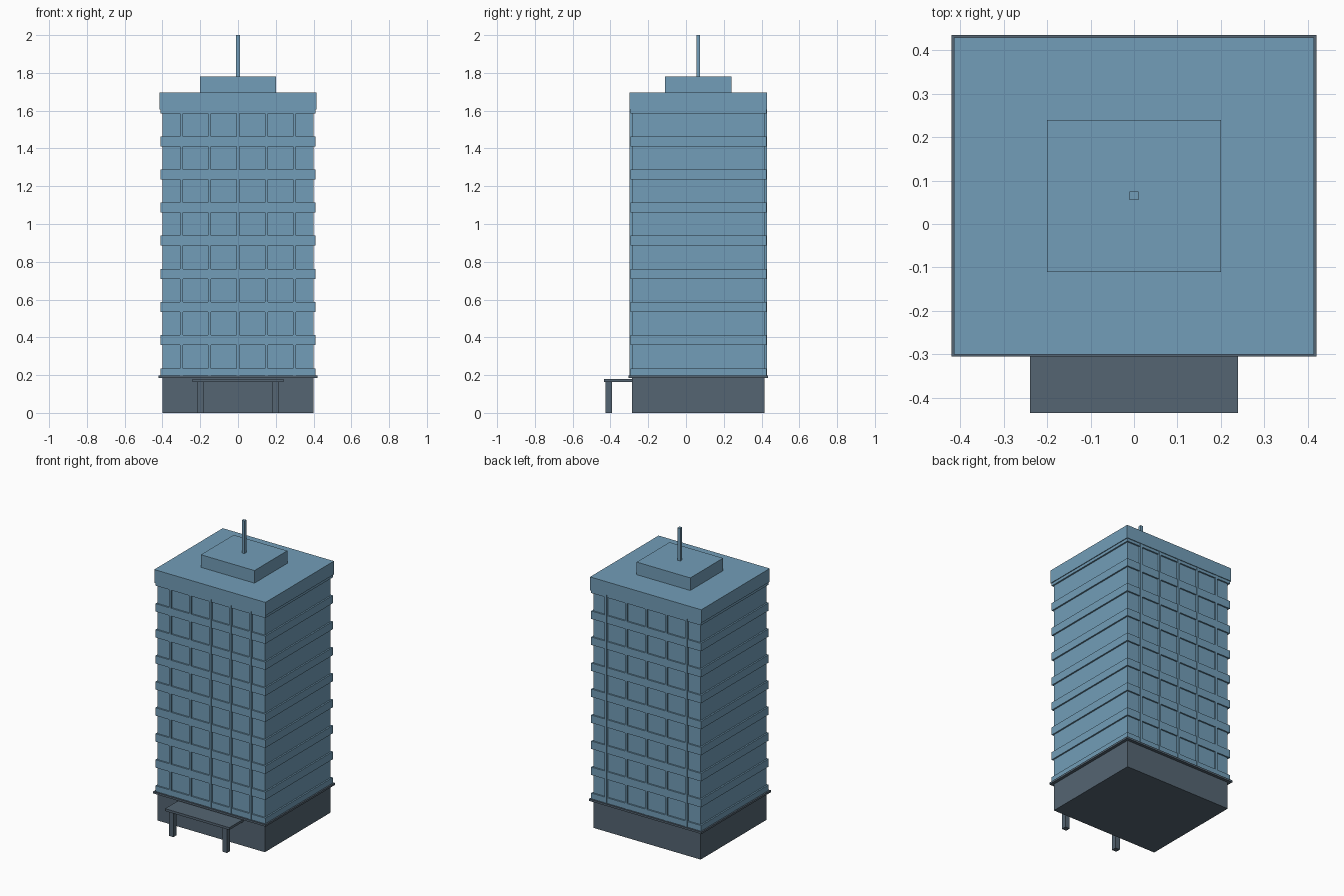
import bpy

if "Cube" in bpy.data.objects:
    bpy.data.objects.remove(bpy.data.objects["Cube"])

CY = 0.065  # tower centre in y


def material(name, color):
    m = bpy.data.materials.new(name)
    m.diffuse_color = color
    m.use_nodes = True
    m.node_tree.nodes["Principled BSDF"].inputs["Base Color"].default_value = m.diffuse_color
    return m


BLUE = material("facade_blue", (0.17, 0.34, 0.48, 1))
DARK = material("base_slate", (0.09, 0.13, 0.17, 1))


def box(name, x, y, z, mat):
    """Box from (min, max) pairs on each axis."""
    bpy.ops.mesh.primitive_cube_add(
        size=1, location=[(a + b) / 2 for a, b in (x, y, z)])
    ob = bpy.context.object
    ob.name = name
    ob.scale = [b - a for a, b in (x, y, z)]
    bpy.ops.object.transform_apply(location=False, rotation=False, scale=True)
    ob.data.materials.append(mat)
    return ob


def tier(name, half_x, half_y, z0, z1, mat):
    """Box centred on the tower axis."""
    return box(name, (-half_x, half_x), (CY - half_y, CY + half_y), (z0, z1), mat)


# Ground storey and its ledge
tier("ground_storey", 0.40, 0.35, 0, 0.19, DARK)
tier("base_ledge", 0.42, 0.37, 0.185, 0.198, DARK)

# Tower shaft with a band at each floor
tier("tower_shaft", 0.40, 0.35, 0.19, 1.62, BLUE)
for i in range(8):
    z = 0.183 + 0.1755 * i
    tier(f"floor_band_{i + 1}", 0.41, 0.36, max(z, 0.198), z + 0.053, BLUE)
tier("top_band", 0.41, 0.36, 1.586, 1.62, BLUE)

# Vertical mullions on the front and back
for i in range(-2, 3):
    x = 0.15 * i
    for side, s in (("front", -1), ("back", 1)):
        y = sorted((CY + s * 0.34, CY + s * 0.363))
        box(f"{side}_mullion_{i + 3}", (x - 0.0075, x + 0.0075), y, (0.198, 1.605), BLUE)

# Roof parapet block, plant room and mast
tier("roof_parapet", 0.415, 0.365, 1.605, 1.695, BLUE)
tier("plant_room", 0.20, 0.175, 1.69, 1.78, BLUE)
tier("roof_mast", 0.01, 0.01, 1.775, 2.0, BLUE)

# Entrance canopy on two posts
box("entrance_canopy", (-0.24, 0.24), (-0.435, -0.28), (0.164, 0.18), DARK)
for side, s in (("left", -1), ("right", 1)):
    box(f"{side}_canopy_post", (s * 0.2 - 0.0165, s * 0.2 + 0.0165),
        (-0.427, -0.393), (0, 0.166), DARK)
